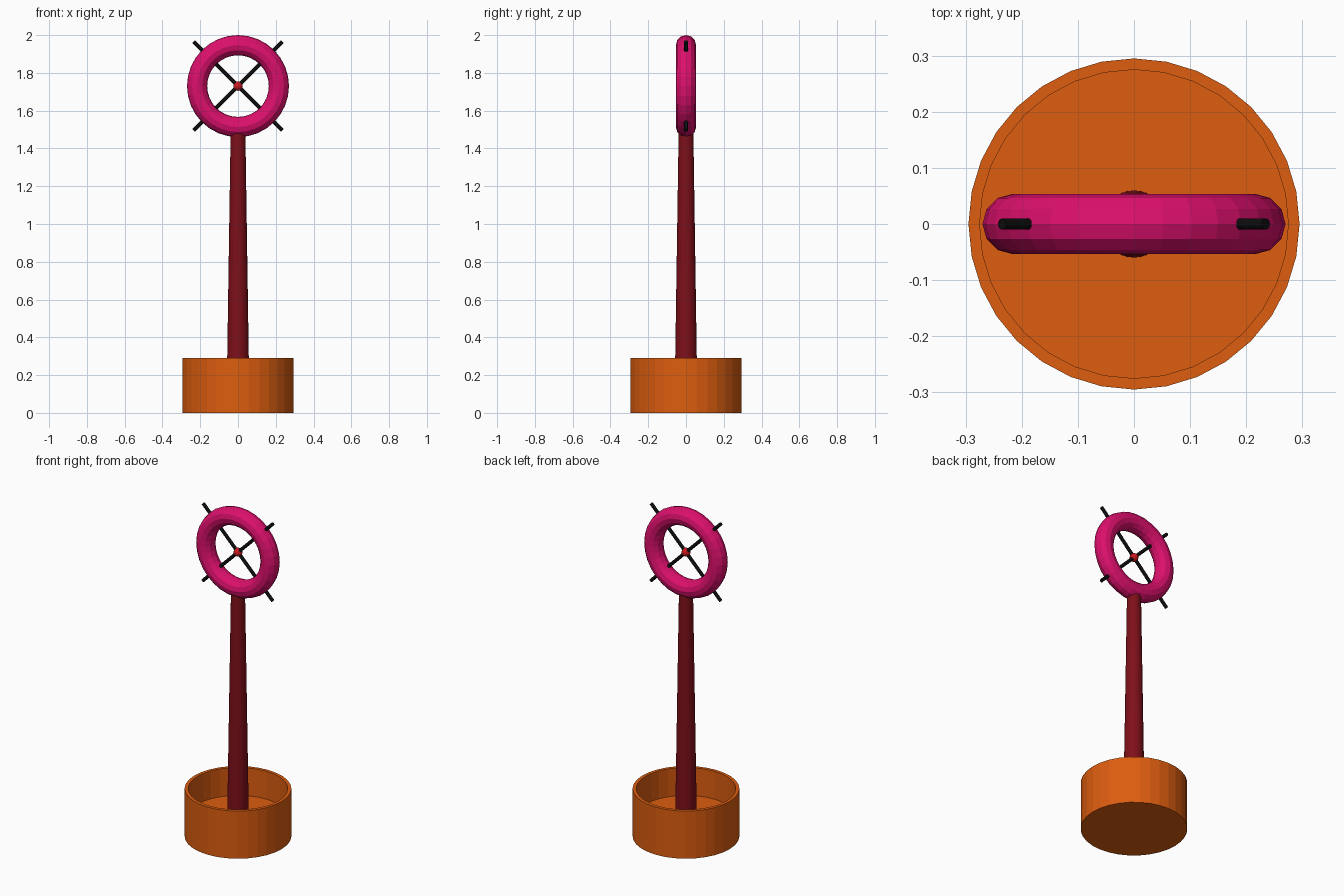
import bpy, bmesh
from math import pi, radians
from mathutils import Vector

if "Cube" in bpy.data.objects:
    bpy.data.objects.remove(bpy.data.objects["Cube"])


def material(name, rgb):
    m = bpy.data.materials.new(name)
    m.diffuse_color = (*rgb, 1)
    m.use_nodes = True
    m.node_tree.nodes["Principled BSDF"].inputs["Base Color"].default_value = m.diffuse_color
    return m


ORANGE = material("orange", (0.72, 0.11, 0.005))
MAROON = material("maroon", (0.21, 0.005, 0.01))
PINK = material("pink", (0.72, 0.005, 0.15))
BLACK = material("black", (0.004, 0.004, 0.004))
RED = material("red", (0.6, 0.01, 0.015))
RING_Z = 1.73


def finish(name, mat):
    ob = bpy.context.object
    ob.name = name
    ob.data.materials.append(mat)
    return ob


# Pot: cylinder whose top is inset and pushed down into a recess
bpy.ops.mesh.primitive_cylinder_add(vertices=32, radius=0.295, depth=0.29, location=(0, 0, 0.145))
pot = finish("pot", ORANGE)
bm = bmesh.new()
bm.from_mesh(pot.data)
top = max(bm.faces, key=lambda f: f.calc_center_median().z)
bmesh.ops.inset_individual(bm, faces=[top], thickness=0.02)
floor = bmesh.ops.extrude_discrete_faces(bm, faces=[top])["faces"][0]
bmesh.ops.translate(bm, verts=floor.verts, vec=Vector((0, 0, -0.17)))
bm.to_mesh(pot.data)
bm.free()

# Tapered pole standing in the pot
z0, z1 = 0.1, 1.49
bpy.ops.mesh.primitive_cone_add(vertices=32, radius1=0.06, radius2=0.039, depth=z1 - z0,
                                location=(0, 0, (z0 + z1) / 2))
finish("pole", MAROON)

# Upright ring
bpy.ops.mesh.primitive_torus_add(major_segments=32, minor_segments=12, major_radius=0.2165,
                                 minor_radius=0.0535, location=(0, 0, RING_Z),
                                 rotation=(pi / 2, 0, 0))
finish("ring", PINK)

# Crossed rods through the ring
for side, angle in (("right", 45), ("left", -45)):
    bpy.ops.mesh.primitive_cylinder_add(vertices=16, radius=0.01, depth=0.665,
                                        location=(0, 0, RING_Z), rotation=(0, radians(angle), 0))
    finish("cross_rod_" + side, BLACK)

# Hub ball at the crossing
bpy.ops.mesh.primitive_uv_sphere_add(segments=16, ring_count=8, radius=0.025, location=(0, 0, RING_Z))
finish("hub", RED)
